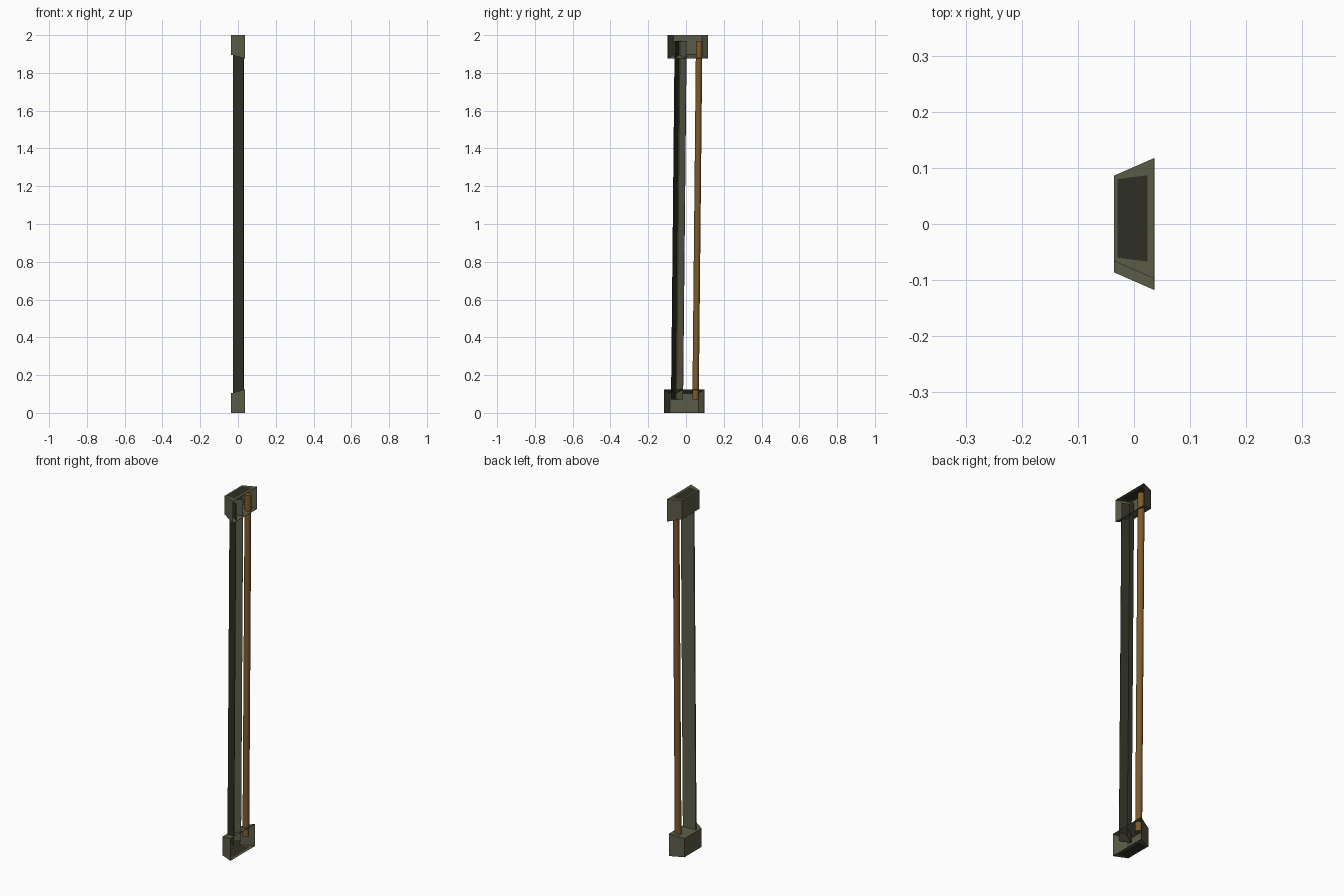
import bpy, bmesh, math

if "Cube" in bpy.data.objects:
    bpy.data.objects.remove(bpy.data.objects["Cube"])

def mat(name, rgb):
    m = bpy.data.materials.new(name)
    m.diffuse_color = (*rgb, 1)
    m.use_nodes = True
    m.node_tree.nodes["Principled BSDF"].inputs["Base Color"].default_value = m.diffuse_color
    return m

olive = mat("olive_metal", (0.105, 0.105, 0.065))
dark = mat("dark_olive", (0.028, 0.028, 0.018))
amber = mat("amber_brown", (0.20, 0.105, 0.025))

def lean(x, y, z):
    # the whole model leans slightly towards +y with height
    return (x, y + (z - 1) * 0.01, z)

def finish(name, bm, materials, thickness=0):
    me = bpy.data.meshes.new(name)
    bm.normal_update()
    bm.to_mesh(me)
    bm.free()
    for m in materials:
        me.materials.append(m)
    ob = bpy.data.objects.new(name, me)
    bpy.context.collection.objects.link(ob)
    if thickness:
        s = ob.modifiers.new("sheet", 'SOLIDIFY')
        s.thickness = thickness
        s.offset = -1
    return ob

# End caps: tapered sheet boxes, open on the +x side, with a sloping lid
# and a dark inset panel on the outer end
TRAPEZOID = [(0.036, -0.1075), (-0.036, -0.076), (-0.036, 0.076), (0.036, 0.1075)]
PANEL = [(0.024, -0.077), (-0.029, -0.070), (-0.029, 0.070), (0.024, 0.077)]

def end_cap(name, top):
    bm = bmesh.new()
    shift = 0.01 if top else -0.01
    flip = (lambda z: 2 - z) if top else (lambda z: z)
    outer, inner, panel = [], [], []
    for (x, y), (px, py) in zip(TRAPEZOID, PANEL):
        rim = 0.125 if x > 0 else 0.104
        outer.append(bm.verts.new((x, y + shift, flip(0))))
        inner.append(bm.verts.new((x, y + shift, flip(rim))))
        panel.append(bm.verts.new((px, py + shift, flip(0))))
    bm.faces.new(panel).material_index = 1
    bm.faces.new(inner)
    for i in range(4):
        j = (i + 1) % 4
        bm.faces.new((outer[i], outer[j], panel[j], panel[i]))
        if i < 3:
            bm.faces.new((outer[i], outer[j], inner[j], inner[i]))
    bmesh.ops.recalc_face_normals(bm, faces=bm.faces[:])
    return finish(name, bm, [olive, dark], 0.002)

end_cap("bottom_cap", False)
end_cap("top_cap", True)

# Long members run between the caps
Z0, Z1 = 0.07, 1.97

# Folded sheet trough, open towards +x, with a dark front wall
bm = bmesh.new()
PROFILE = [(0.03, -0.070), (-0.026, -0.047), (-0.026, -0.040), (0.03, -0.006)]
low = [bm.verts.new(lean(x, y, Z0)) for x, y in PROFILE]
high = [bm.verts.new(lean(x, y, Z1)) for x, y in PROFILE]
for i in range(3):
    f = bm.faces.new((low[i + 1], low[i], high[i], high[i + 1]))
    f.material_index = 1 if i == 0 else 0
finish("folded_trough", bm, [olive, dark], 0.002)

# Round rod
bm = bmesh.new()
N, R, CX, CY = 20, 0.017, 0.013, 0.06
ring = [(CX + R * math.cos(2 * math.pi * i / N), CY + R * math.sin(2 * math.pi * i / N)) for i in range(N)]
low = [bm.verts.new(lean(x, y, Z0)) for x, y in ring]
high = [bm.verts.new(lean(x, y, Z1)) for x, y in ring]
for i in range(N):
    j = (i + 1) % N
    bm.faces.new((low[i], low[j], high[j], high[i])).smooth = True
bm.faces.new(low[::-1])
bm.faces.new(high)
finish("round_rod", bm, [amber])
